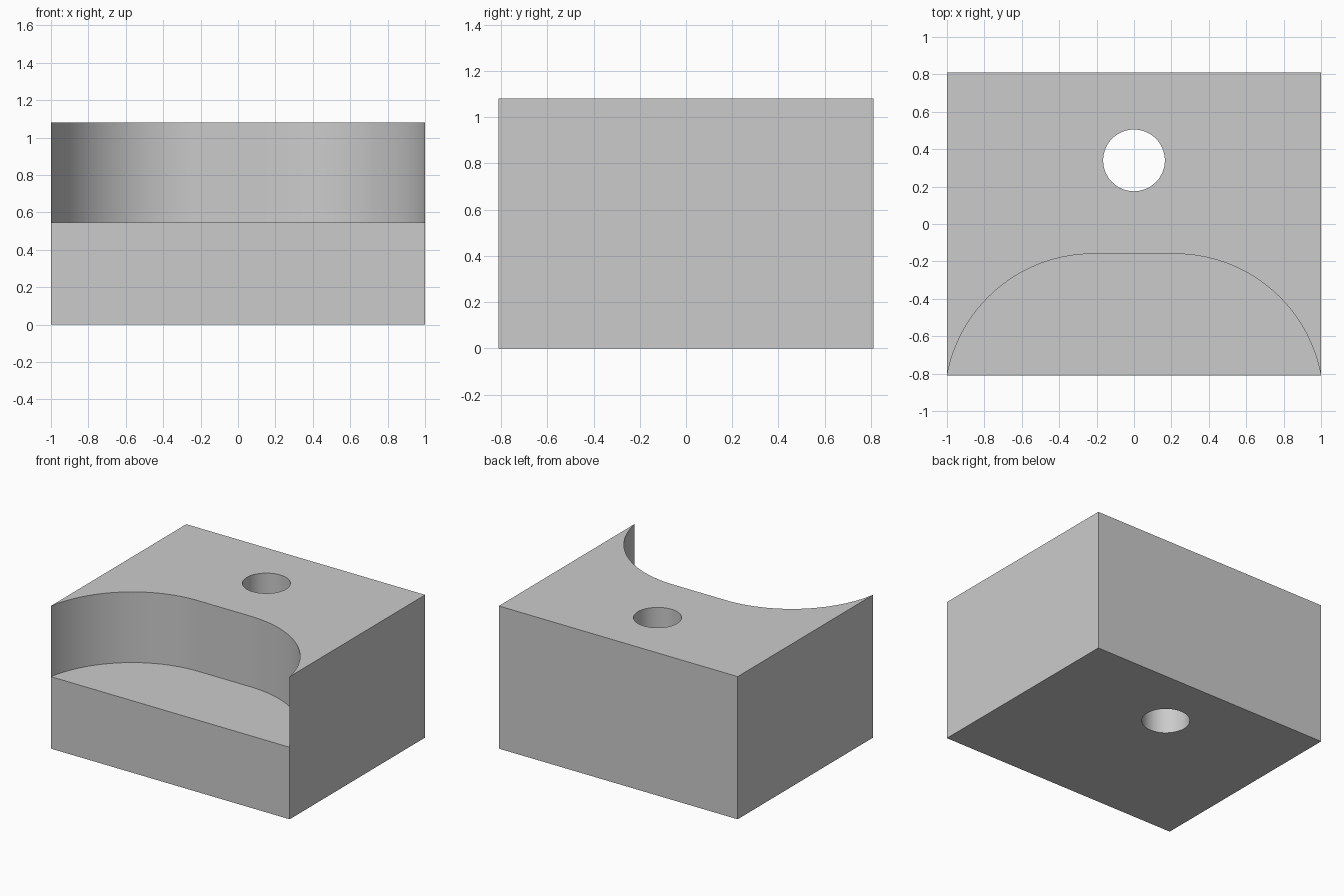
import bpy, bmesh, math

cube = bpy.data.objects.get("Cube")
if cube:
    bpy.data.objects.remove(cube, do_unlink=True)

WIDTH, DEPTH, HEIGHT = 2.0, 1.62, 1.08
STEP_Z = 0.545

grey = bpy.data.materials.new("plain_grey")
grey.use_nodes = True
grey.diffuse_color = (0.6, 0.6, 0.6, 1)
grey.node_tree.nodes["Principled BSDF"].inputs["Base Color"].default_value = (0.6, 0.6, 0.6, 1)


def prism(name, outline, z0, z1):
    """Extrude a closed counter-clockwise xy outline from z0 to z1."""
    bm = bmesh.new()
    base = bm.faces.new([bm.verts.new((x, y, z0)) for x, y in outline])
    top = bmesh.ops.extrude_face_region(bm, geom=[base])["geom"]
    verts = [v for v in top if isinstance(v, bmesh.types.BMVert)]
    bmesh.ops.translate(bm, vec=(0, 0, z1 - z0), verts=verts)
    bmesh.ops.recalc_face_normals(bm, faces=bm.faces)
    mesh = bpy.data.meshes.new(name)
    bm.to_mesh(mesh)
    bm.free()
    mesh.materials.append(grey)
    obj = bpy.data.objects.new(name, mesh)
    bpy.context.collection.objects.link(obj)
    return obj


def arc(cx, cy, r, start, end, steps):
    angles = [math.radians(start + (end - start) * i / steps) for i in range(steps + 1)]
    return [(cx + r * math.cos(a), cy + r * math.sin(a)) for a in angles]


# Main block
w, d = WIDTH / 2, DEPTH / 2
block = prism("block", [(-w, -d), (w, -d), (w, d), (-w, d)], 0, HEIGHT)

# Curved front recess: flat middle with a tangent arc on each side,
# the arcs meeting the front corners of the block
flat, back = 0.22, -0.16
run, drop = w - 0.001 - flat, back + d
radius = (run ** 2 + drop ** 2) / (2 * drop)
centre_y = back - radius
right_arc = arc(flat, centre_y, radius, 0, 90, 48)
left_arc = [(-x, y) for x, y in reversed(right_arc)]
recess = prism("recess_cutter", right_arc + left_arc, STEP_Z, HEIGHT + 0.2)

# Vertical through hole
hole = prism("hole_cutter", arc(0, 0.34, 0.165, 0, 354.375, 63), -0.2, HEIGHT + 0.2)

for cutter in (recess, hole):
    cutter.hide_render = True
    cutter.hide_viewport = True
    mod = block.modifiers.new(cutter.name, "BOOLEAN")
    mod.operation = "DIFFERENCE"
    mod.solver = "EXACT"
    mod.object = cutter

# Apply the cuts, then smooth the curved walls while keeping edges sharp
bpy.context.view_layer.objects.active = block
block.select_set(True)
for mod in list(block.modifiers):
    bpy.ops.object.modifier_apply(modifier=mod.name)
for cutter in (recess, hole):
    bpy.data.objects.remove(cutter, do_unlink=True)
bpy.ops.object.shade_smooth_by_angle(angle=math.radians(30))
